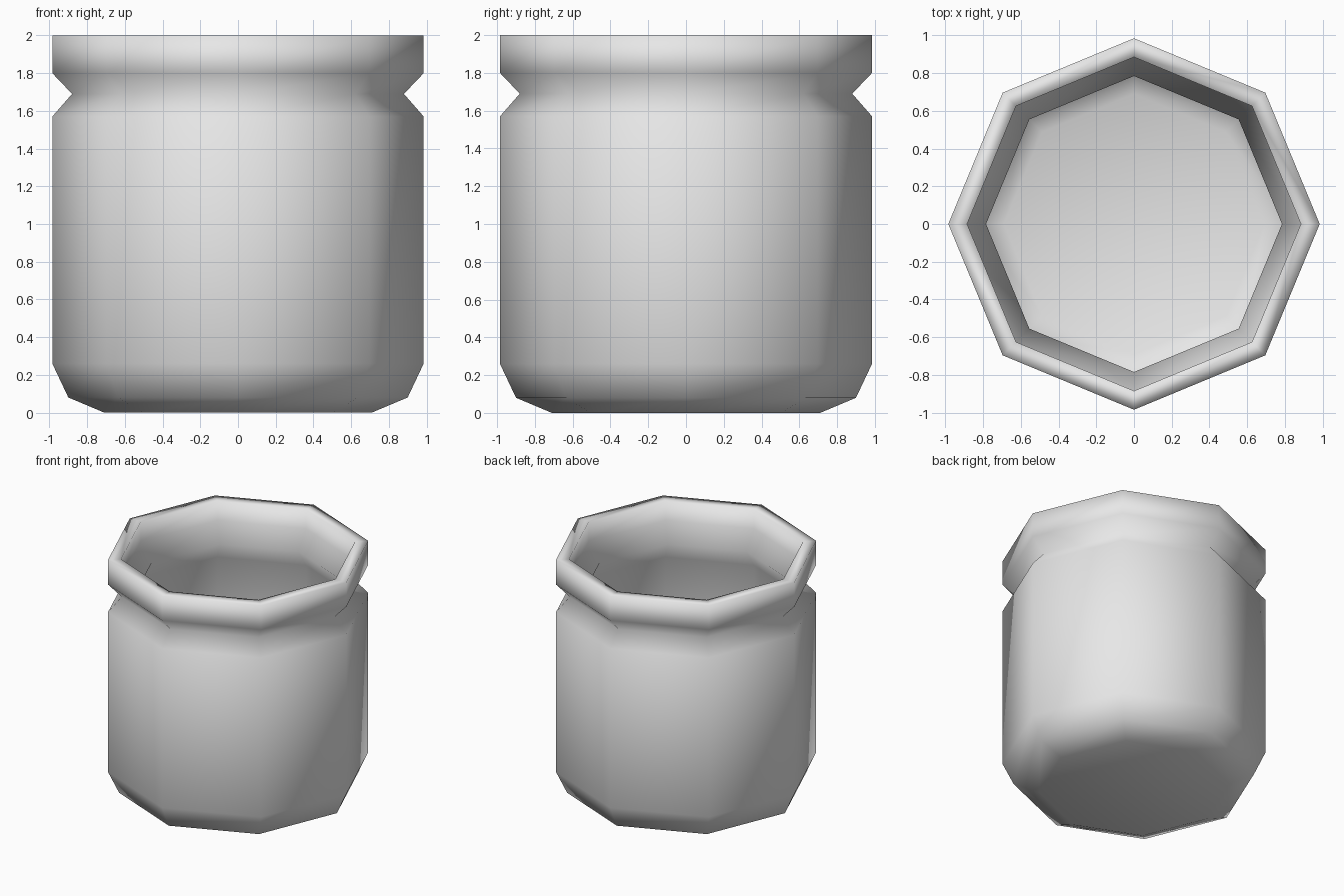
import bpy, bmesh, math

cube = bpy.data.objects.get("Cube")
if cube:
    bpy.data.objects.remove(cube, do_unlink=True)

SIDES = 8

# Clay colour
clay = bpy.data.materials.new("light_grey")
clay.use_nodes = True
colour = (0.8, 0.8, 0.8, 1)
clay.diffuse_color = colour
clay.node_tree.nodes["Principled BSDF"].inputs["Base Color"].default_value = colour

# Cross-section (radius, height): outside going up, then inside going down
outside = [(0.71, 0), (0.90, 0.08), (0.985, 0.26), (0.985, 1.57),
           (0.88, 1.69), (0.985, 1.80), (0.985, 2.0)]
inside = [(0.885, 2.0), (0.885, 1.84), (0.785, 1.69), (0.885, 1.54),
          (0.885, 0.28), (0.83, 0.16), (0.69, 0.10)]


def ring(bm, radius, height):
    """Octagon of vertices with corners on the x and y axes."""
    angles = [math.tau * i / SIDES for i in range(SIDES)]
    return [bm.verts.new((radius * math.cos(a), radius * math.sin(a), height))
            for a in angles]


# Pot body: lathed wall closed by a base and an inner floor
bm = bmesh.new()
rings = [ring(bm, r, z) for r, z in outside + inside]
for low, high in zip(rings, rings[1:]):
    for i in range(SIDES):
        j = (i + 1) % SIDES
        bm.faces.new((low[i], low[j], high[j], high[i]))
bm.faces.new(rings[0][::-1])
bm.faces.new(rings[-1])
bmesh.ops.recalc_face_normals(bm, faces=bm.faces)
for face in bm.faces:
    face.smooth = True

mesh = bpy.data.meshes.new("pot")
bm.to_mesh(mesh)
bm.free()
mesh.materials.append(clay)
pot = bpy.data.objects.new("pot", mesh)
bpy.context.collection.objects.link(pot)
